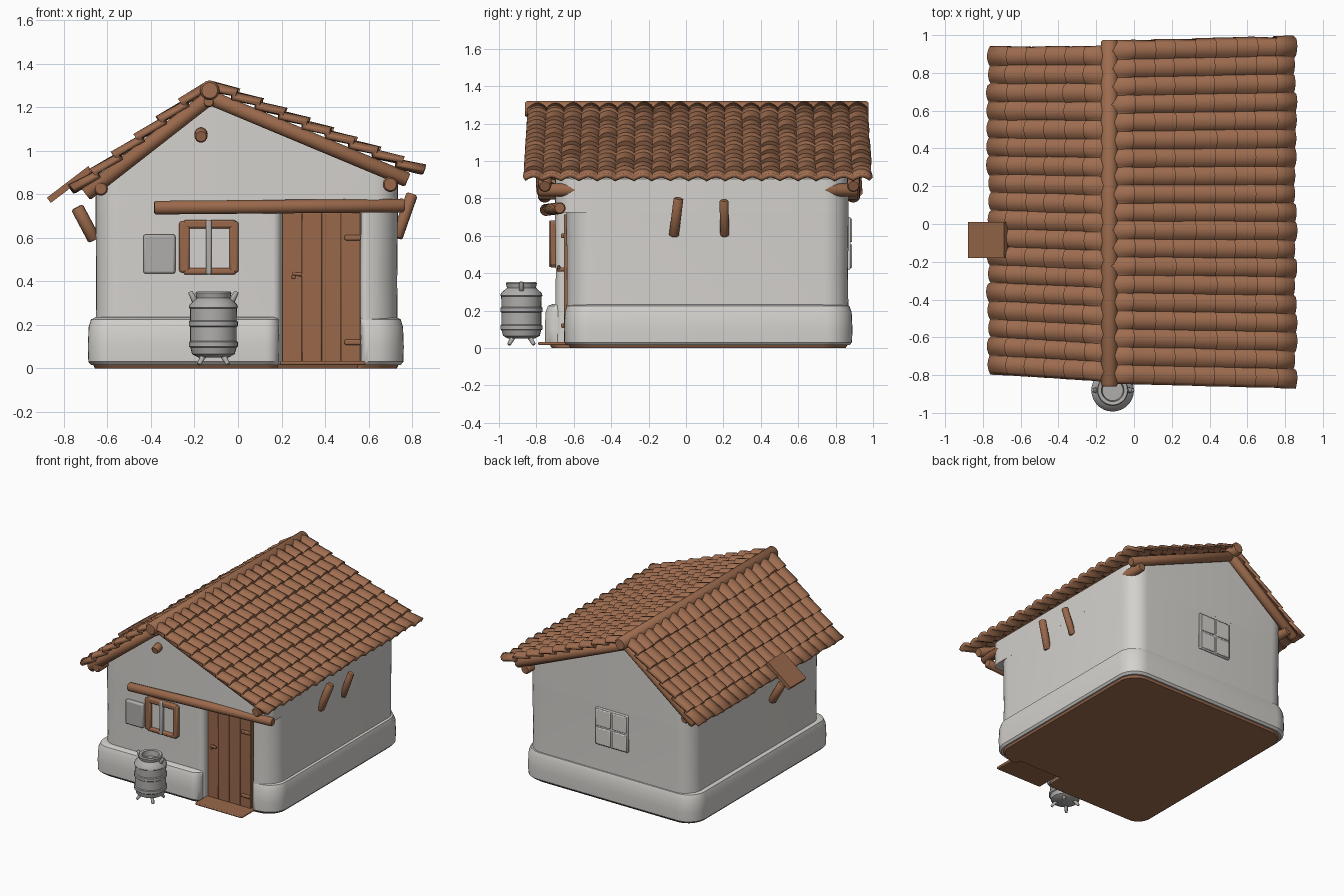
import bpy, bmesh, math, random
from mathutils import Vector

if "Cube" in bpy.data.objects:
    bpy.data.objects.remove(bpy.data.objects["Cube"])

random.seed(4)


def material(name, r, g, b):
    m = bpy.data.materials.new(name)
    m.diffuse_color = (r, g, b, 1)
    m.use_nodes = True
    m.node_tree.nodes["Principled BSDF"].inputs["Base Color"].default_value = m.diffuse_color
    return m


PLASTER = material("pale plaster", 0.66, 0.64, 0.61)
GREY = material("worn grey", 0.43, 0.42, 0.41)
CLAY = material("brown clay", 0.35, 0.155, 0.08)
WOOD = material("brown wood", 0.32, 0.14, 0.07)


def make(name, verts, faces, mat, angle=35):
    me = bpy.data.meshes.new(name)
    me.from_pydata([tuple(v) for v in verts], [], faces)
    bm = bmesh.new()
    bm.from_mesh(me)
    bmesh.ops.recalc_face_normals(bm, faces=bm.faces)
    bm.to_mesh(me)
    bm.free()
    me.materials.append(mat)
    ob = bpy.data.objects.new(name, me)
    bpy.context.collection.objects.link(ob)
    bpy.ops.object.select_all(action='DESELECT')
    ob.select_set(True)
    bpy.context.view_layer.objects.active = ob
    bpy.ops.object.shade_smooth_by_angle(angle=math.radians(angle))
    return ob


def loft(name, loop, rings, mat, c=(0, 0)):
    """Stack scaled copies of a flat loop; rings are (z, scale)."""
    n = len(loop)
    verts = [(c[0] + (x - c[0]) * s, c[1] + (y - c[1]) * s, z) for z, s in rings for x, y in loop]
    faces = [(k * n + i, k * n + (i + 1) % n, (k + 1) * n + (i + 1) % n, (k + 1) * n + i)
             for k in range(len(rings) - 1) for i in range(n)]
    faces += [tuple(range(n))[::-1], tuple(range(len(verts) - n, len(verts)))]
    return make(name, verts, faces, mat)


def fillet(pts, seg=7):
    """Round polygon corners given as (x, y, radius)."""
    out = []
    for i, (x, y, r) in enumerate(pts):
        p = Vector((x, y))
        if r == 0:
            out.append((x, y))
            continue
        a = Vector(pts[i - 1][:2]) - p
        b = Vector(pts[(i + 1) % len(pts)][:2]) - p
        a, b = p + a.normalized() * r, p + b.normalized() * r
        for k in range(seg + 1):
            t = k / seg
            # conic weight keeps the corner close to a circular arc
            w0, w1, w2 = (1 - t) ** 2, 2 * t * (1 - t) * 0.707, t * t
            out.append(tuple((a * w0 + p * w1 + b * w2) / (w0 + w1 + w2)))
    return out


def box(name, x0, x1, y0, y1, z0, z1, mat, bevel=0.006):
    v = [(x, y, z) for x in (x0, x1) for y in (y0, y1) for z in (z0, z1)]
    f = [(0, 1, 3, 2), (4, 6, 7, 5), (0, 4, 5, 1), (2, 3, 7, 6), (0, 2, 6, 4), (1, 5, 7, 3)]
    ob = make(name, v, f, mat)
    if bevel:
        m = ob.modifiers.new("soft edges", 'BEVEL')
        m.width, m.segments = bevel, 2
    return ob


def tube(name, a, b, r, mat, sides=14, r2=None):
    a, b = Vector(a), Vector(b)
    q = (b - a).to_track_quat('Z', 'Y')
    ring = [Vector((math.cos(i * math.tau / sides), math.sin(i * math.tau / sides), 0)) for i in range(sides)]
    L, r2 = (b - a).length, r2 or r
    e = min(r * 0.25, L * 0.2)
    verts = [a + q @ (p * s + Vector((0, 0, h))) for h, s in
             ((0, r * .8), (e, r), (L - e, r2), (L, r2 * .8)) for p in ring]
    faces = [(k * sides + i, k * sides + (i + 1) % sides, (k + 1) * sides + (i + 1) % sides, (k + 1) * sides + i)
             for k in range(3) for i in range(sides)]
    faces += [tuple(range(sides)), tuple(range(3 * sides, 4 * sides))]
    return make(name, verts, faces, mat, 50)


RIDGE = -0.13

# Lower walls with a door recess and a set-back pillar on the right
C = (0.04, 0.08)
foot = fillet([(-.655, -.70, .11), (.20, -.70, .04), (.20, -.61, 0), (.565, -.61, 0), (.565, -.645, .03),
               (.735, -.61, .12), (.735, .87, .13), (-.655, .87, .13)])
loft("lower_walls", foot, [(.02, 1), (.40, .995), (.73, 1)], PLASTER, C)
base = fillet([(-.69, -.755, .10), (.19, -.755, .06), (.19, -.61, 0), (.57, -.61, 0), (.57, -.655, .03),
               (.762, -.63, .12), (.762, .89, .14), (-.69, .89, .14)])
loft("plinth", base, [(.015, .98), (.03, .997), (.10, 1), (.19, .995), (.225, .98), (.235, .95)], PLASTER, C)
loft("floor_slab", base, [(0.0, .955), (.02, .97)], CLAY, C)


# Upper walls with the gables
def wall_top(x):
    return 1.262 - (0.415 * (x - RIDGE) if x > RIDGE else 0.72 * (RIDGE - x))


up = fillet([(-.655, -.70, .11), (RIDGE, -.70, 0), (.735, -.70, .11), (.735, .87, .13), (RIDGE, .87, 0), (-.655, .87, .13)])
n = len(up)
f0 = next(i for i, p in enumerate(up) if p == (RIDGE, -.70))
f1 = next(i for i, p in enumerate(up) if p == (RIDGE, .87))
faces = [(i, (i + 1) % n, n + (i + 1) % n, n + i) for i in range(n)] + [tuple(range(n))]
faces += [tuple(n + i for i in range(f0, f1 + 1)), tuple(n + i % n for i in range(f1, f0 + n + 1))]
make("gable_walls", [(x, y, .725) for x, y in up] + [(x, y, wall_top(x)) for x, y in up], faces, PLASTER)


# Tiled roof slopes: barrel ribs down the slope, stepped courses
def slope(name, a, b, ya, yb, courses, ribs):
    """a, b: (x, z) of ridge and eave; ya, yb: (front, back) extents there."""
    d = Vector((b[0] - a[0], b[1] - a[1]))
    nrm = Vector((-d.y, d.x)).normalized()
    nrm = nrm if nrm.y > 0 else -nrm
    per = 6
    cols = ribs * per + 1
    verts = []
    for c in range(courses):
        jig = [random.uniform(-.006, .006) for _ in range(ribs + 1)]
        for end in (0, 1):
            for j in range(cols):
                t = (c + end) / courses
                if end:
                    t += jig[j // per] / d.length
                v = j / (cols - 1)
                h = 0.022 * abs(math.sin(math.pi * j / per)) + (0.02 if end else 0) + jig[j // per] * .5
                p = Vector(a) + d * t + nrm * h
                y0, y1 = ya[0] + (yb[0] - ya[0]) * t, ya[1] + (yb[1] - ya[1]) * t
                verts.append((p.x, y0 + (y1 - y0) * v, p.y))
    faces = [(r * cols + j, r * cols + j + 1, (r + 1) * cols + j + 1, (r + 1) * cols + j)
             for r in range(courses * 2 - 1) for j in range(cols - 1)]
    ob = make(name, verts, faces, CLAY, 50)
    m = ob.modifiers.new("tile thickness", 'SOLIDIFY')
    m.thickness, m.offset = 0.026, 0


slope("right_roof_tiles", (RIDGE, 1.285), (.84, .885), (-.84, .965), (-.865, .99), 9, 19)
slope("left_roof_tiles", (RIDGE, 1.285), (-.745, .80), (-.83, .94), (-.79, .935), 6, 18)
tube("ridge_cap", (RIDGE, -.86, 1.277), (RIDGE, .975, 1.277), .045, CLAY, 18)

# Verge poles, eave poles and pole ends
for tag, y in (("front", -.755), ("back", .895)):
    tube(tag + "_right_verge_pole", (RIDGE, y, 1.245), (.78, y, .865), .035, WOOD)
    tube(tag + "_left_verge_pole", (RIDGE, y, 1.245), (-.70, y, .80), .035, WOOD)
tube("left_eave_pole", (-.63, -.79, .825), (-.63, .92, .825), .032, WOOD)
tube("right_eave_pole", (.70, -.79, .845), (.70, .92, .845), .035, WOOD)
tube("ridge_pole_end", (-.135, -.79, 1.225), (-.135, -.68, 1.225), .026, WOOD)
tube("gable_peg", (-.17, -.75, 1.065), (-.17, -.68, 1.08), .03, WOOD)
tube("porch_beam", (-.385, -.75, .738), (.765, -.675, .748), .032, WOOD)

# Loose plank on the left eave
s = Vector((-.19, 0, -.145))
o = Vector((-.67, -.18, .905))
up_n = Vector((-.018, 0, .024))
v = [o + s * i + Vector((0, .19 * j, 0)) + up_n * k for i in (0, 1) for j in (0, 1) for k in (0, 1)]
make("eave_plank", v, [(0, 1, 3, 2), (4, 6, 7, 5), (0, 4, 5, 1), (2, 3, 7, 6), (0, 2, 6, 4), (1, 5, 7, 3)], WOOD)

# Slanted stubs poking out of the side walls
for name, a, b, r in (("right_stub_front", (.73, -.065, .60), (.80, -.04, .80), .028),
                      ("right_stub_back", (.73, .207, .60), (.80, .203, .79), .024),
                      ("left_stub", (-.66, -.08, .59), (-.74, -.09, .74), .03)):
    tube(name, a, b, r, WOOD, 8)

# Plank door with hinges, handle and doorstep
for i in range(4):
    x = .203 + i * .09
    box(f"door_plank_{i + 1}", x, x + .0905, -.652, -.60, .03, .715, WOOD, .004)
for i, z in enumerate((.12, .60)):
    box(f"door_hinge_{i + 1}", .49, .565, -.668, -.65, z - .012, z + .012, WOOD)
tube("door_handle", (.25, -.68, .435), (.295, -.68, .43), .009, WOOD, 8)
tube("door_handle_pin", (.255, -.69, .42), (.255, -.645, .42), .011, WOOD, 8)
box("doorstep", .195, .585, -.79, -.58, .015, .033, WOOD)

# Front window with frame, post and open shutter
box("window_panes", -.25, -.02, -.708, -.69, .45, .67, PLASTER, 0)
for name, x0, x1, z0, z1 in (("left", -.27, -.222, .44, .675), ("right", -.04, .002, .44, .675),
                             ("top", -.25, -.01, .643, .682), ("bottom", -.25, -.01, .43, .46)):
    box("window_frame_" + name, x0, x1, -.727, -.69, z0, z1, WOOD, .01)
box("window_post", -.147, -.122, -.732, -.69, .432, .682, GREY)
box("shutter", -.435, -.288, -.725, -.69, .435, .615, GREY, .01)

# Back window: four raised panels in a plaster frame
box("back_window", -.13, .14, .86, .880, .42, .70, PLASTER)
for i in range(4):
    x, z = -.122 + (i % 2) * .132, .428 + (i // 2) * .138
    box(f"back_window_panel_{i + 1}", x, x + .122, .87, .888, z, z + .126, PLASTER)

# Footed can by the wall
cx, cy = -.113, -.88
circle = [(cx + math.cos(i * math.tau / 28), cy + math.sin(i * math.tau / 28)) for i in range(28)]
profile = [(.05, .07), (.065, .098), (.095, .106), (.10, .113), (.12, .113), (.125, .107), (.19, .107), (.195, .113),
           (.215, .113), (.22, .107), (.275, .108), (.28, .113), (.295, .108), (.312, .088), (.322, .077),
           (.345, .083), (.353, .078), (.35, .06), (.31, .055)]
loft("can_body", circle, profile, GREY, (cx, cy))
for i in range(4):
    a = math.tau * (i + .5) / 4
    c, s = math.cos(a), math.sin(a)
    tube(f"can_leg_{i + 1}", (cx + .05 * c, cy + .05 * s, .075), (cx + .095 * c, cy + .095 * s, .018), .015, GREY, 8, .01)
    a = math.tau * i / 4
    c, s = math.cos(a), math.sin(a)
    if i % 2 == 0:
        tube(f"can_handle_{i // 2 + 1}", (cx + .08 * c, cy, .30), (cx + .107 * c, cy, .352), .015, GREY, 8, .011)
